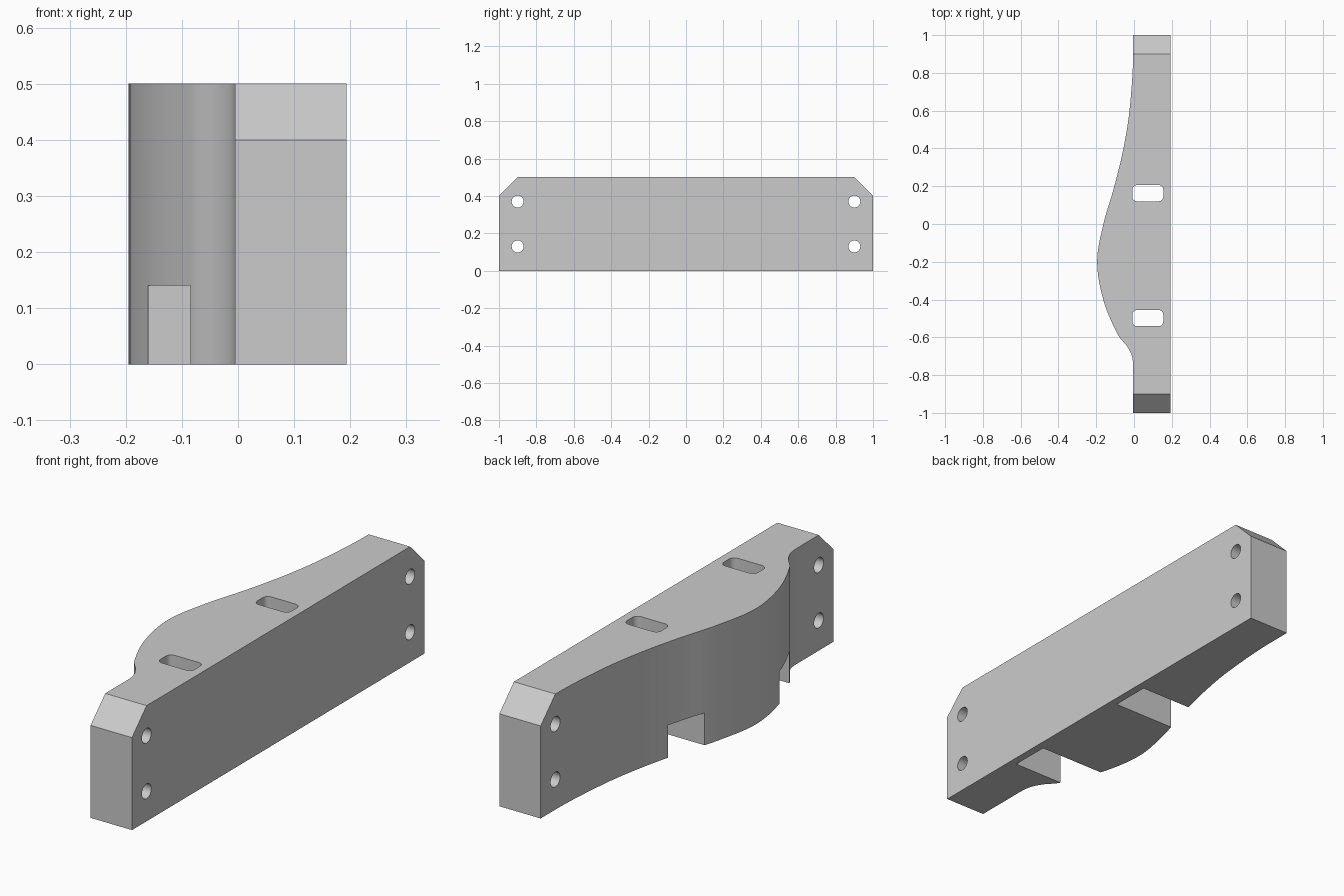
import bpy, bmesh, math
from mathutils import Vector

cube = bpy.data.objects.get("Cube")
if cube:
    bpy.data.objects.remove(cube, do_unlink=True)

HEIGHT, FLAT_X, BACK_X = 0.5, 0.193, -0.005

grey = bpy.data.materials.new("plain_grey")
grey.use_nodes = True
colour = (0.6, 0.6, 0.6, 1)
grey.diffuse_color = colour
grey.node_tree.nodes["Principled BSDF"].inputs["Base Color"].default_value = colour


def finish(bm, name):
    bmesh.ops.recalc_face_normals(bm, faces=bm.faces)
    mesh = bpy.data.meshes.new(name)
    bm.to_mesh(mesh)
    bm.free()
    obj = bpy.data.objects.new(name, mesh)
    bpy.context.collection.objects.link(obj)
    mesh.materials.append(grey)
    return obj


def prism(points, direction):
    """Extrude a closed loop of points along a direction."""
    bm = bmesh.new()
    face = bm.faces.new([bm.verts.new(p) for p in points])
    top = bmesh.ops.extrude_face_region(bm, geom=[face])["geom"]
    bmesh.ops.translate(bm, vec=direction,
                        verts=[v for v in top if isinstance(v, bmesh.types.BMVert)])
    return bm


def smooth_path(knots, steps=8):
    """Cubic curve through (y, x) knots, level at both ends."""
    n = len(knots)
    slopes = [0 if i in (0, n - 1) else
              (knots[i + 1][1] - knots[i - 1][1]) / (knots[i + 1][0] - knots[i - 1][0])
              for i in range(n)]
    path = []
    for i in range(n - 1):
        (y0, x0), (y1, x1) = knots[i], knots[i + 1]
        h = y1 - y0
        for s in range(steps):
            t = s / steps
            x = ((1 + 2 * t) * (1 - t) ** 2 * x0 + t * (1 - t) ** 2 * h * slopes[i]
                 + t * t * (3 - 2 * t) * x1 + t * t * (t - 1) * h * slopes[i + 1])
            path.append((x, y0 + h * t, 0))
    return path + [(knots[-1][1], knots[-1][0], 0)]


# Bulged body, swept up from its plan outline
bulge = [(-0.76, BACK_X), (-0.7, -0.011), (-0.65, -0.035), (-0.59, -0.083),
         (-0.41, -0.16), (-0.2, -0.195), (0, -0.162), (0.2, -0.104),
         (0.4, -0.056), (0.6, -0.024), (0.9, BACK_X)]
outline = [(FLAT_X, -1, 0), (BACK_X, -1, 0)] + smooth_path(bulge)
outline += [(BACK_X, 1, 0), (FLAT_X, 1, 0)]
bm = prism(outline, (0, 0, HEIGHT))

# Sloped upper corners at both ends
for side in (-1, 1):
    cut = bmesh.ops.bisect_plane(bm, geom=bm.verts[:] + bm.edges[:] + bm.faces[:],
                                 plane_co=(0, side * 0.9, HEIGHT),
                                 plane_no=Vector((0, side, 1)).normalized(),
                                 clear_outer=True)["geom_cut"]
    bmesh.ops.edgeloop_fill(bm, edges=[e for e in cut if isinstance(e, bmesh.types.BMEdge)])
body = finish(bm, "bracket_body")

cutters = []

# Bolt holes through the thickness
for y in (-0.9, 0.9):
    for z in (0.13, 0.37):
        ring = [(-0.3, y + 0.032 * math.cos(a), z + 0.032 * math.sin(a))
                for a in (math.tau * i / 32 for i in range(32))]
        cutters.append(finish(prism(ring, (0.6, 0, 0)), "bolt_hole_cutter"))

# Rounded slots from the top, each opening into a wide notch underneath
for y in (-0.498, 0.163):
    slot = []
    for quarter, (sx, sy) in enumerate([(1, 1), (-1, 1), (-1, -1), (1, -1)]):
        for i in range(7):
            a = (quarter + i / 6) * math.pi / 2
            slot.append((0.073 + sx * 0.057 + 0.025 * math.cos(a),
                         y + sy * 0.018 + 0.025 * math.sin(a), 0.07))
    cutters.append(finish(prism(slot, (0, 0, 0.6)), "slot_cutter"))
    notch = [(-0.3, y - 0.088, -0.1), (0.158, y - 0.088, -0.1),
             (0.158, y + 0.088, -0.1), (-0.3, y + 0.088, -0.1)]
    cutters.append(finish(prism(notch, (0, 0, 0.24)), "notch_cutter"))

for cutter in cutters:
    cutter.hide_render = True
    cutter.hide_set(True)
    mod = body.modifiers.new("cut", 'BOOLEAN')
    mod.operation, mod.solver, mod.object = 'DIFFERENCE', 'EXACT', cutter

# Apply the cuts, drop the cutters and smooth the curved wall
bpy.context.view_layer.objects.active = body
body.select_set(True)
for mod in list(body.modifiers):
    bpy.ops.object.modifier_apply(modifier=mod.name)
for cutter in cutters:
    bpy.data.objects.remove(cutter, do_unlink=True)
bpy.ops.object.shade_smooth_by_angle(angle=math.radians(30))
